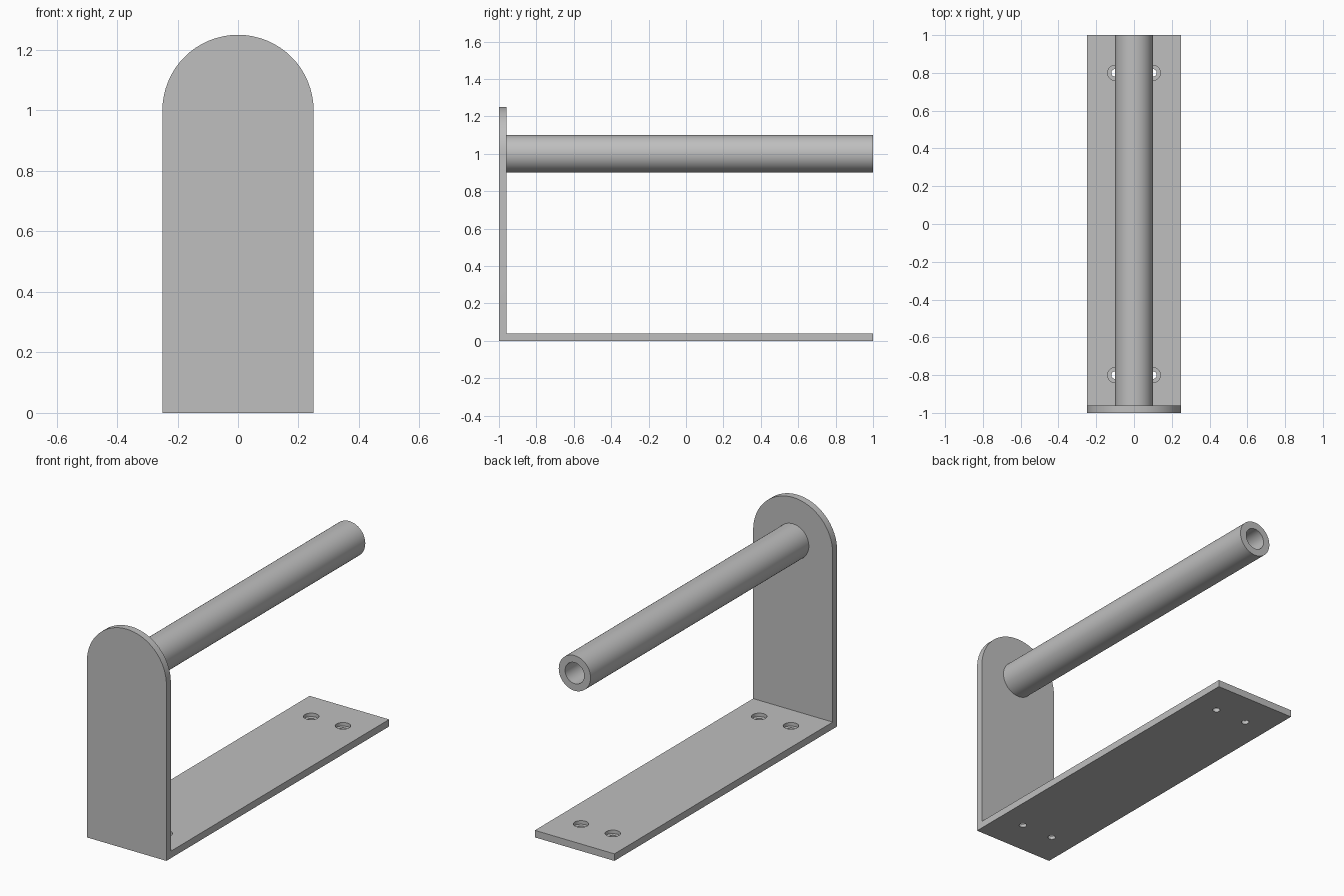
import bpy, bmesh
from math import pi, sin, cos, radians
from mathutils import Matrix, Vector

old = bpy.data.objects.get("Cube")
if old:
    bpy.data.objects.remove(old, do_unlink=True)

steel = bpy.data.materials.new("grey steel")
steel.use_nodes = True
GREY = (0.52, 0.52, 0.52, 1)
steel.diffuse_color = GREY
steel.node_tree.nodes["Principled BSDF"].inputs["Base Color"].default_value = GREY

WIDTH, THICK, ARCH_Z, ARCH_R = 0.5, 0.04, 1.0, 0.25


def make_object(name, bm):
    bmesh.ops.remove_doubles(bm, verts=bm.verts, dist=1e-5)
    bmesh.ops.recalc_face_normals(bm, faces=bm.faces)
    mesh = bpy.data.meshes.new(name)
    bm.to_mesh(mesh)
    bm.free()
    mesh.materials.append(steel)
    obj = bpy.data.objects.new(name, mesh)
    bpy.context.collection.objects.link(obj)
    return obj


def prism(name, points, direction):
    """Extrude a flat outline along a direction."""
    bm = bmesh.new()
    face = bm.faces.new([bm.verts.new(p) for p in points])
    ext = bmesh.ops.extrude_face_region(bm, geom=[face])
    moved = [v for v in ext["geom"] if isinstance(v, bmesh.types.BMVert)]
    bmesh.ops.translate(bm, verts=moved, vec=direction)
    return make_object(name, bm)


def lathe(name, profile, matrix, steps=64):
    """Spin (radius, height) points about z, then place the result."""
    bm = bmesh.new()
    verts = [bm.verts.new((r, 0, h)) for r, h in profile]
    edges = [bm.edges.new(pair) for pair in zip(verts, verts[1:])]
    bmesh.ops.spin(bm, geom=verts + edges, cent=(0, 0, 0), axis=(0, 0, 1),
                   angle=2 * pi, steps=steps)
    bmesh.ops.transform(bm, matrix=matrix, verts=bm.verts)
    return make_object(name, bm)


def cut(target, tool, operation):
    mod = target.modifiers.new("cut", 'BOOLEAN')
    mod.operation, mod.object, mod.solver = operation, tool, 'EXACT'
    bpy.context.view_layer.objects.active = target
    bpy.ops.object.modifier_apply(modifier=mod.name)
    bpy.data.objects.remove(tool, do_unlink=True)


def smooth(obj):
    bpy.ops.object.select_all(action='DESELECT')
    obj.select_set(True)
    bpy.context.view_layer.objects.active = obj
    bpy.ops.object.shade_smooth_by_angle(angle=radians(30))


# Bent bracket: L section, trimmed to a rounded top
section = [(-1, 0), (1, 0), (1, THICK), (THICK - 1, THICK),
           (THICK - 1, ARCH_Z + ARCH_R + 0.1), (-1, ARCH_Z + ARCH_R + 0.1)]
bracket = prism("bracket", [(-0.3, y, z) for y, z in section], Vector((0.6, 0, 0)))
ARC = 32
outline = [(-WIDTH / 2, -1.1, -0.1), (WIDTH / 2, -1.1, -0.1)]
outline += [(ARCH_R * cos(pi * i / ARC), -1.1, ARCH_Z + ARCH_R * sin(pi * i / ARC))
            for i in range(ARC + 1)]
cut(bracket, prism("arch_trim", outline, Vector((0, 2.2, 0))), 'INTERSECT')

# Four stepped screw holes in the base
hole = [(0, -0.02), (0.02, -0.02), (0.02, 0.02), (0.04, 0.02), (0.04, 0.06), (0, 0.06)]
for x in (-0.1, 0.1):
    for y in (-0.8, 0.8):
        cut(bracket, lathe("hole_cutter", hole, Matrix.Translation((x, y, 0)), 32),
            'DIFFERENCE')
smooth(bracket)

# Hollow tube standing off the upright plate
length = 2 - THICK
wall = [(0.06, 0), (0.06, length), (0.1, length), (0.1, 0), (0.06, 0)]
place = Matrix.Translation((0, THICK - 1, ARCH_Z)) @ Matrix.Rotation(-pi / 2, 4, 'X')
smooth(lathe("tube", wall, place))
